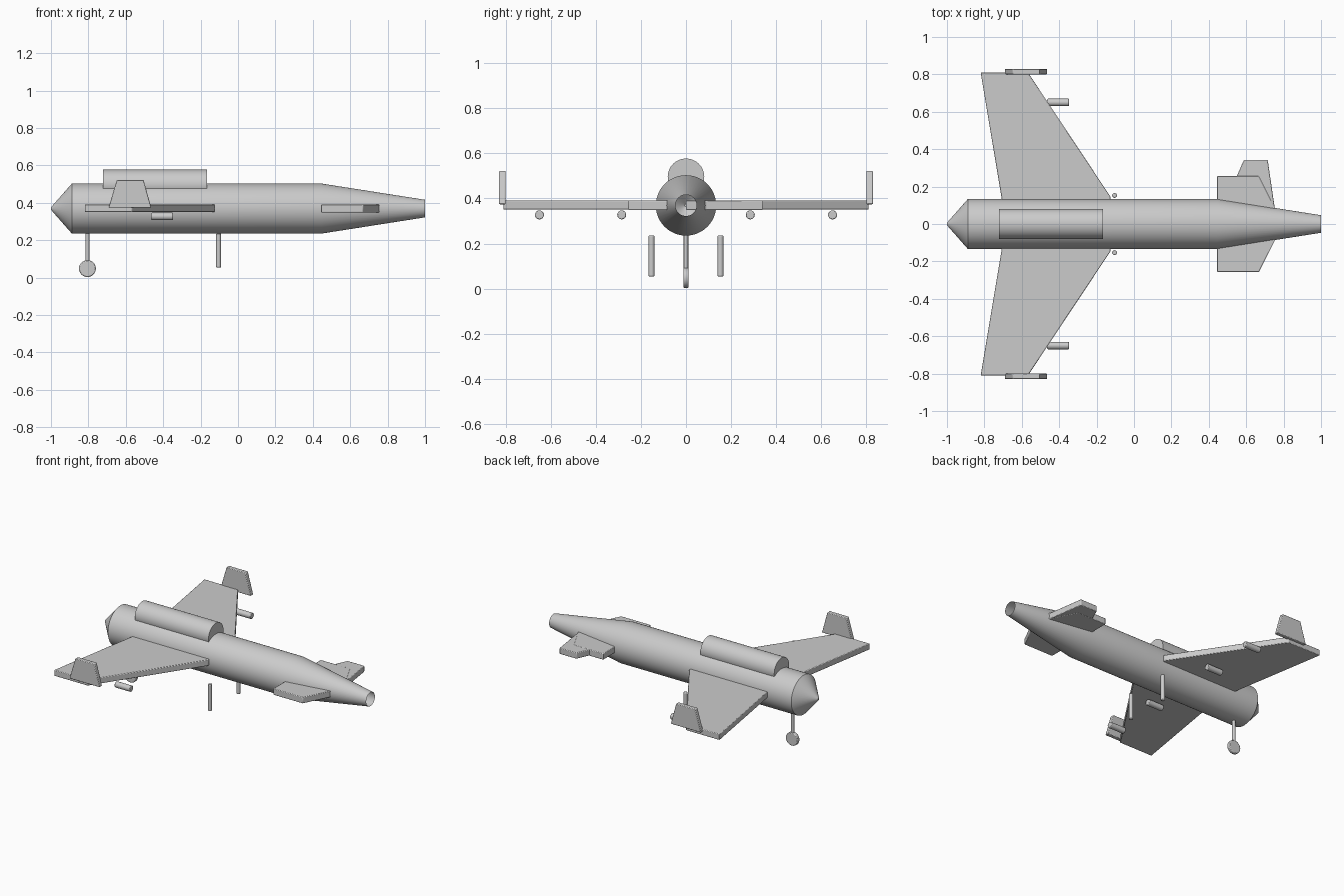
import bpy, bmesh, math
from mathutils import Matrix, Vector

if "Cube" in bpy.data.objects:
    bpy.data.objects.remove(bpy.data.objects["Cube"])

grey = bpy.data.materials.new("light_grey")
grey.diffuse_color = (0.6, 0.6, 0.6, 1)
grey.use_nodes = True
grey.node_tree.nodes["Principled BSDF"].inputs["Base Color"].default_value = grey.diffuse_color


def finish(name, bm, bevel=0.0):
    bmesh.ops.recalc_face_normals(bm, faces=bm.faces)
    me = bpy.data.meshes.new(name)
    bm.to_mesh(me)
    bm.free()
    me.materials.append(grey)
    ob = bpy.data.objects.new(name, me)
    bpy.context.collection.objects.link(ob)
    if bevel:
        mod = ob.modifiers.new("soft_edges", 'BEVEL')
        mod.width, mod.segments, mod.limit_method = bevel, 2, 'ANGLE'
    bpy.context.view_layer.objects.active = ob
    ob.select_set(True)
    bpy.ops.object.shade_smooth_by_angle(angle=math.radians(30))
    ob.select_set(False)
    return ob


def rod(name, a, b, r, bevel=0.0, sides=32):
    """Closed cylinder from point a to point b."""
    a, b = Vector(a), Vector(b)
    turn = (b - a).to_track_quat('Z', 'Y').to_matrix().to_4x4()
    bm = bmesh.new()
    bmesh.ops.create_cone(bm, cap_ends=True, segments=sides, radius1=r, radius2=r,
                          depth=(b - a).length,
                          matrix=Matrix.Translation((a + b) / 2) @ turn)
    return finish(name, bm, bevel)


def plate(name, points, offset, bevel=0.004):
    """Outline of 3D points extruded along an offset."""
    bm = bmesh.new()
    face = bm.faces.new([bm.verts.new(p) for p in points])
    new = bmesh.ops.extrude_face_region(bm, geom=[face])["geom"]
    bmesh.ops.translate(bm, vec=offset,
                        verts=[v for v in new if isinstance(v, bmesh.types.BMVert)])
    return finish(name, bm, bevel)


# Fuselage: spun profile, pointed at the tail and open at the nose
AXIS = 0.369
profile = [(-1, 0.006), (-0.99, 0.018), (-0.888, 0.134), (0.445, 0.134), (1, 0.047)]
bm = bmesh.new()
verts = [bm.verts.new((x, 0, AXIS + r)) for x, r in profile]
edges = [bm.edges.new(pair) for pair in zip(verts, verts[1:])]
bmesh.ops.spin(bm, geom=verts + edges, cent=(0, 0, AXIS), axis=(1, 0, 0),
               angle=2 * math.pi, steps=48, use_merge=True)
bmesh.ops.remove_doubles(bm, verts=bm.verts, dist=1e-5)
bmesh.ops.holes_fill(bm, edges=[e for e in bm.edges if e.is_boundary
                                and e.verts[0].co.x < 0], sides=0)
finish("fuselage", bm)

# Dorsal fairing
rod("dorsal_fairing", (-0.722, 0, 0.496), (-0.166, 0, 0.496), 0.081)

wing = [(-0.705, 0.12), (-0.82, 0.81), (-0.567, 0.81), (-0.125, 0.145), (-0.125, 0.12)]
canard = [(0.445, 0.08), (0.445, 0.257), (0.668, 0.257), (0.757, 0.08)]
winglet = [(-0.692, 0.374), (-0.464, 0.374), (-0.505, 0.522), (-0.648, 0.522)]

for s, side in ((-1, "right"), (1, "left")):
    # Wings, wing tip fins and nose fins
    plate(side + "_wing", [(x, s * y, 0.35) for x, y in wing], (0, 0, 0.041))
    plate(side + "_wing_tip_fin", [(x, s * 0.8, z) for x, z in winglet], (0, s * 0.029, 0))
    plate(side + "_nose_fin", [(x, s * y, 0.348) for x, y in canard], (0, 0, 0.043))
    # Pods under the wing
    for y, place in ((0.285, "inner"), (0.65, "outer")):
        rod(f"{side}_{place}_pod", (-0.464, s * y, 0.327), (-0.348, s * y, 0.327),
            0.02, 0.004, 24)
    # Main gear legs
    rod(side + "_main_leg", (-0.104, s * 0.153, 0.054), (-0.104, s * 0.153, 0.236),
        0.013, 0.004, 20)

# Extra tab that lengthens the left nose fin
plate("left_fin_tab", [(0.44 + 0.04, 0, 0.349), (0.55, 0.257, 0.349), (0.587, 0.342, 0.349),
                       (0.715, 0.342, 0.349), (0.765, 0, 0.349)], (0, 0, 0.041))

# Tail gear leg and wheel
rod("tail_leg", (-0.805, 0, 0.09), (-0.805, 0, 0.24), 0.01, 0.0, 20)
rod("tail_wheel", (-0.805, -0.012, 0.048), (-0.805, 0.012, 0.048), 0.045, 0.005, 32)
